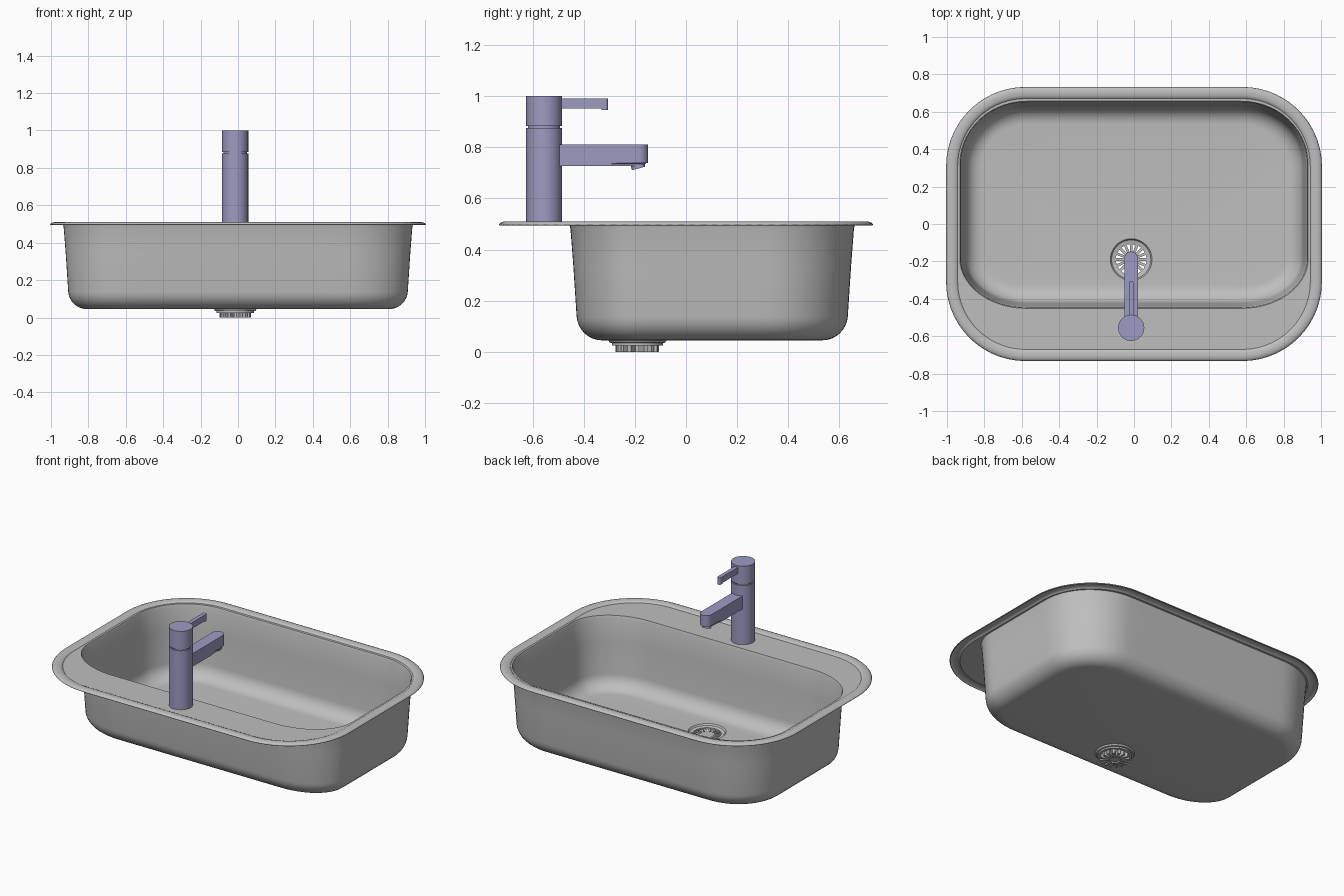
import bpy, bmesh, math
from mathutils import Matrix

if "Cube" in bpy.data.objects:
    bpy.data.objects.remove(bpy.data.objects["Cube"], do_unlink=True)


def material(name, rgb):
    m = bpy.data.materials.new(name)
    m.use_nodes = True
    m.diffuse_color = (*rgb, 1)
    m.node_tree.nodes["Principled BSDF"].inputs["Base Color"].default_value = (*rgb, 1)
    return m


STEEL = material("steel grey", (0.52, 0.52, 0.52))
LILAC = material("lilac metal", (0.34, 0.33, 0.54))
TAP_X, TAP_Y, DRAIN_Y = -0.015, -0.555, -0.19


def finish(bm, name, mat, angle=35):
    mesh = bpy.data.meshes.new(name)
    bm.to_mesh(mesh)
    bm.free()
    ob = bpy.data.objects.new(name, mesh)
    bpy.context.collection.objects.link(ob)
    mesh.materials.append(mat)
    bpy.ops.object.select_all(action="DESELECT")
    ob.select_set(True)
    bpy.context.view_layer.objects.active = ob
    bpy.ops.object.shade_smooth_by_angle(angle=math.radians(angle))
    return ob


def loft(bm, rings, closed=False):
    loops = [[bm.verts.new(p) for p in r] for r in rings]
    pairs = list(zip(loops, loops[1:] + loops[:1])) if closed else list(zip(loops, loops[1:]))
    for a, b in pairs:
        for i in range(len(a)):
            j = (i + 1) % len(a)
            bm.faces.new((a[i], a[j], b[j], b[i]))
    return loops


def circle(r, z, n, y=DRAIN_Y):
    turns = [-math.pi / 2 + math.tau * i / n for i in range(n)]
    return [(TAP_X + r * math.cos(a), y + r * math.sin(a), z) for a in turns]


def outline(hx, y0, y1, rx, front, back, z, steps=14):
    """Rounded rectangle, counter-clockwise from the middle of the front side."""
    corners = ((hx - rx, y0 + front, front, -90), (hx - rx, y1 - back, back, 0),
               (rx - hx, y1 - back, back, 90), (rx - hx, y0 + front, front, 180))
    pts = []
    for k, (cx, cy, ry, start) in enumerate(corners):
        for s in range(steps + 1):
            a = math.radians(start + 90 * s / steps)
            pts.append((cx + rx * math.cos(a), cy + ry * math.sin(a), z))
        nx, ny, nry, nstart = corners[(k + 1) % 4]
        a = math.radians(nstart)
        end = (nx + rx * math.cos(a), ny + nry * math.sin(a))
        p = pts[-1]
        for s in range(1, steps):
            t = s / steps
            pts.append((p[0] + (end[0] - p[0]) * t, p[1] + (end[1] - p[1]) * t, z))
    shift = steps // 2
    return pts[-shift:] + pts[:-shift]


def rim(inset, z):
    r = 0.42 - inset
    return outline(1 - inset, inset - 0.728, 0.728 - inset, r, r, r, z)


def bowl(inset, z):
    return outline(0.935 - inset, inset - 0.455, 0.66 - inset,
                   0.36 - inset, 0.27 - inset, 0.34 - inset, z)


# Sink sheet: rolled rim, tap ledge, tapered bowl, floor and drain mouth
rings = [rim(0, 0.494), rim(0.004, 0.499), rim(0.013, 0.503), rim(0.024, 0.504),
         rim(0.04, 0.503), rim(0.05, 0.499), rim(0.055, 0.494),
         bowl(0, 0.494), bowl(0.003, 0.482), bowl(0.014, 0.34)]
for s in range(9):
    a = math.radians(4 + 86 * s / 8)
    rings.append(bowl(0.027 + 0.1 * (1 - math.cos(a)), 0.145 - 0.1 * math.sin(a)))
count = len(rings[0])
rings += [circle(r, z, count) for r, z in ((0.114, 0.045), (0.108, 0.036), (0.092, 0.033))]
bm = bmesh.new()
loft(bm, rings)
sink = finish(bm, "sink_bowl", STEEL)
solid = sink.modifiers.new("sheet", "SOLIDIFY")
solid.thickness, solid.offset = 0.006, 1

# Drain strainer: ring, hub and radial bars with open slots between
bm = bmesh.new()
loft(bm, [circle(r, z, 48) for r, z in
          ((0.1, 0.025), (0.1, 0.042), (0.082, 0.038), (0.082, 0.025))], closed=True)
finish(bm, "drain_ring", STEEL)


def cylinder(bm, r, z0, z1, y, n=48):
    place = Matrix.Translation((TAP_X, y, (z0 + z1) / 2))
    return bmesh.ops.create_cone(bm, cap_ends=True, segments=n, radius1=r, radius2=r,
                                 depth=z1 - z0, matrix=place)["verts"]


bm = bmesh.new()
cylinder(bm, 0.036, 0.008, 0.032, DRAIN_Y, 32)
for k in range(16):
    place = (Matrix.Translation((TAP_X, DRAIN_Y, 0.016)) @ Matrix.Rotation(math.tau * k / 16, 4, "Z")
             @ Matrix.Translation((0.059, 0, 0)) @ Matrix.Diagonal((0.052, 0.014, 0.032, 1)))
    bmesh.ops.create_cube(bm, size=1, matrix=place)
finish(bm, "drain_strainer", STEEL)

# Tap body and turning cap, split by a narrow neck
for name, r, z0, z1 in (("tap_body", 0.07, 0.498, 0.876), ("tap_neck", 0.063, 0.87, 0.89),
                        ("tap_cap", 0.07, 0.884, 1.0)):
    bm = bmesh.new()
    cylinder(bm, r, z0, z1, TAP_Y)
    finish(bm, name, LILAC)


def bar(name, half, y0, y1, z0, z1, bevel):
    """Straight bar with a half-round front end."""
    arc = [math.pi * i / 16 for i in range(17)]
    plan = [(TAP_X - half, y0), (TAP_X + half, y0)]
    plan += [(TAP_X + half * math.cos(a), y1 - half + half * math.sin(a)) for a in arc]
    bm = bmesh.new()
    low, high = loft(bm, [[(x, y, z) for x, y in plan] for z in (z0, z1)])
    bm.faces.new(low[::-1])
    bm.faces.new(high)
    edges = [e for e in bm.edges if all(v.co.z == low[0].co.z and v.co.y > y0 + 0.01 for v in e.verts)]
    bmesh.ops.remove_doubles(bm, verts=bm.verts, dist=0.0001)
    if bevel:
        bmesh.ops.bevel(bm, geom=edges, offset=bevel, segments=3, affect="EDGES")
    bmesh.ops.recalc_face_normals(bm, faces=bm.faces)
    return finish(bm, name, LILAC)


bar("spout", 0.037, -0.52, -0.148, 0.727, 0.81, 0.012)
bar("lever", 0.0125, -0.52, -0.305, 0.951, 0.99, 0)
bar("lever_tip", 0.0125, -0.33, -0.305, 0.945, 0.953, 0)

# Tilted water outlet under the spout
bm = bmesh.new()
place = (Matrix.Translation((TAP_X, -0.188, 0.727)) @ Matrix.Rotation(math.radians(15), 4, "X"))
bmesh.ops.create_cone(bm, cap_ends=True, segments=32, radius1=0.027, radius2=0.027,
                      depth=0.02, matrix=place)
finish(bm, "spout_outlet", LILAC)
